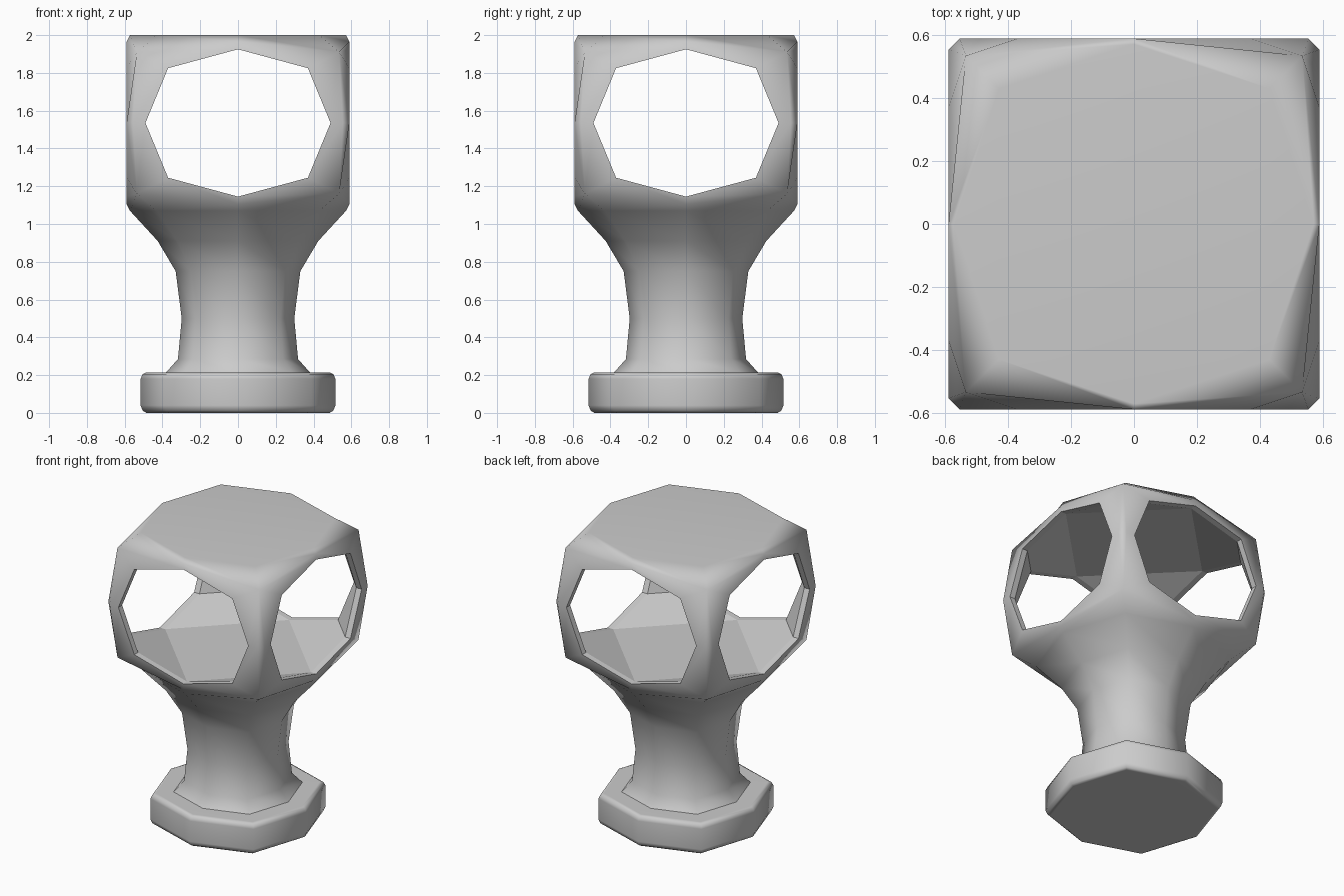
import bpy, bmesh, math
from mathutils import Vector, Matrix

if "Cube" in bpy.data.objects:
    bpy.data.objects.remove(bpy.data.objects["Cube"])

C, H, W = 1.535, 0.465, 0.59      # head centre height, half height, half width
DIAG = 1.065                      # diagonal corners sit slightly further out


def ring(r, z):
    """Eight points, corners on the axes and the diagonals."""
    return [Vector((r * (DIAG if i % 2 else 1) * math.cos(i * math.pi / 4),
                    r * (DIAG if i % 2 else 1) * math.sin(i * math.pi / 4), z))
            for i in range(8)]


class Builder:
    def __init__(self):
        self.bm = bmesh.new()

    def face(self, pts, smooth=True):
        f = self.bm.faces.new([self.bm.verts.new(p) for p in pts])
        f.smooth = smooth

    def band(self, a, b, smooth=True):
        for i in range(len(a)):
            j = (i + 1) % len(a)
            self.face([a[i], a[j], b[j], b[i]], smooth)

    def lathe(self, profile):
        rings = [ring(r, z) for r, z in profile]
        for a, b in zip(rings, rings[1:]):
            self.band(a, b)
        return rings

    def finish(self, name):
        bm = self.bm
        bmesh.ops.remove_doubles(bm, verts=bm.verts[:], dist=0.0005)
        bmesh.ops.recalc_face_normals(bm, faces=bm.faces[:])
        for e in bm.edges:
            fs = e.link_faces
            if len(fs) == 2 and (not (fs[0].smooth and fs[1].smooth)
                                 or fs[0].normal.angle(fs[1].normal, 0) > math.radians(65)):
                e.smooth = False
        me = bpy.data.meshes.new(name)
        bm.to_mesh(me)
        bm.free()
        ob = bpy.data.objects.new(name, me)
        bpy.context.collection.objects.link(ob)
        mod = ob.modifiers.new("face_weighted", 'WEIGHTED_NORMAL')
        mod.keep_sharp = True
        return ob


def window(y):
    pts = [(.49, 0), (.37, .29), (0, .39), (-.37, .29),
           (-.49, 0), (-.37, -.29), (0, -.39), (.37, -.29)]
    return [Vector((x, y, C + z)) for x, z in pts]


# Hollow head with four windows, flowing into the neck
b = Builder()
inner = W - 0.04
hole_out, hole_in = window(-W), window(-inner)
k = 0.535
border = [Vector((x, y, C + z)) for x, y, z in [
    (.555, -W, 0), (k, -k, .375), (0, -W, .43), (-k, -k, .375),
    (-.555, -W, 0), (-k, -k, -.375), (0, -W, -.43), (k, -k, -.375)]]
for q in range(4):
    R = Matrix.Rotation(q * math.pi / 2, 3, 'Z')
    R2 = Matrix.Rotation((q + 1) * math.pi / 2, 3, 'Z')
    ho, hi, bo = ([R @ p for p in s] for s in (hole_out, hole_in, border))
    nh, nb = ([R2 @ p for p in s] for s in (hole_in, border))
    b.band(ho, bo)                                   # window frame
    b.band(ho, hi, False)                            # window rim
    b.face([bo[0], bo[1], nb[4]])                    # corner post edge
    b.face([bo[0], nb[4], bo[7]])
    for i, j in ((0, 1), (1, 2), (6, 7), (7, 0)):    # inside of corner
        b.face([hi[i], hi[j], nh[(4 - j) % 8], nh[(4 - i) % 8]], False)
    for z, e in ((C + H, (1, 2, 3)), (C - H, (7, 6, 5))):   # rolled edges
        t = ring(0.572, z)
        s = 6 + 2 * q
        b.face([bo[e[0]], bo[e[1]], t[s % 8], t[(s + 1) % 8]])
        b.face([bo[e[1]], bo[e[2]], t[(s - 1) % 8], t[s % 8]])
b.face(ring(0.572, C + H))
for i in (2, 6):                                     # ceiling and floor
    b.face([Matrix.Rotation(q * math.pi / 2, 3, 'Z') @ hole_in[i] for q in range(4)], False)
neck = b.lathe([(.572, C - H), (.425, .91), (.33, .75), (.298, .5),
                (.318, .285), (.38, .215), (.38, .2)])
b.face(neck[-1])
b.finish("head_and_neck")

# Octagonal foot with rounded edges
b = Builder()
foot = b.lathe([(.485, .215), (.505, .205), (.516, .18),
                (.516, .04), (.505, .012), (.485, 0)])
b.face(foot[0])
b.face(foot[-1])
b.finish("foot")
